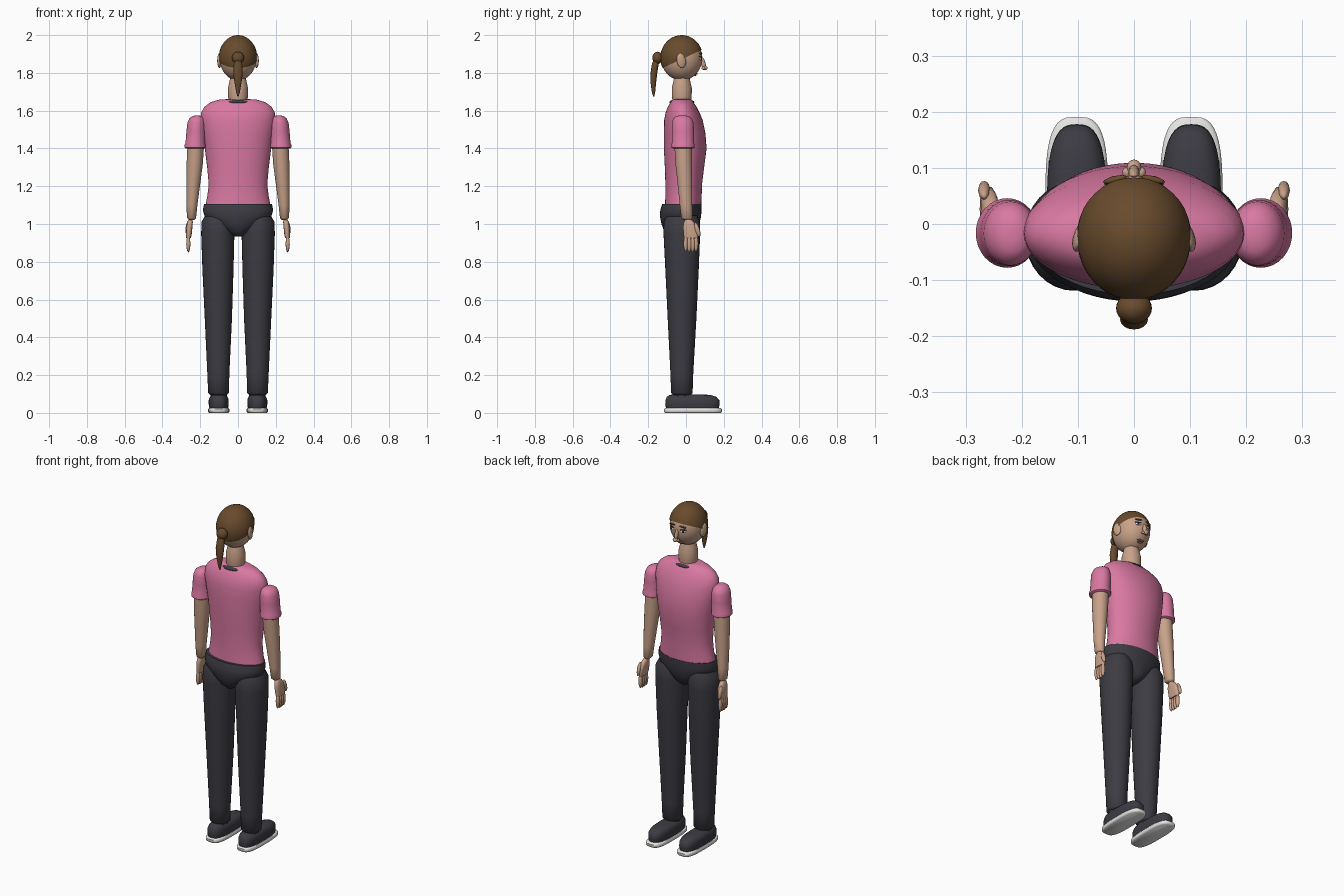
import bpy, bmesh, math
from mathutils import Vector, Matrix


def mat(name, r, g, b):
    m = bpy.data.materials.new(name)
    m.diffuse_color = (r, g, b, 1)
    return m


SKIN = mat("skin", 0.58, 0.36, 0.25)
PINK = mat("pink cloth", 0.70, 0.19, 0.36)
DARK = mat("charcoal cloth", 0.045, 0.044, 0.055)
HAIR = mat("brown hair", 0.14, 0.07, 0.026)
SOLE = mat("white rubber", 0.78, 0.78, 0.77)
EYE = mat("dark eye", 0.02, 0.015, 0.012)
LIP = mat("lip", 0.38, 0.15, 0.13)


def finish(name, bm, material):
    bmesh.ops.recalc_face_normals(bm, faces=bm.faces)
    me = bpy.data.meshes.new(name)
    bm.to_mesh(me)
    bm.free()
    ob = bpy.data.objects.new(name, me)
    bpy.context.collection.objects.link(ob)
    me.materials.append(material)
    bpy.ops.object.select_all(action='DESELECT')
    ob.select_set(True)
    bpy.context.view_layer.objects.active = ob
    bpy.ops.object.shade_smooth_by_angle(angle=math.radians(50))
    return ob


def loft(name, rings, material, n=32, power=2.0):
    """Closed skin over horizontal rings (z, cx, cy, rx, ry)."""
    bm = bmesh.new()
    loops = []
    for z, cx, cy, rx, ry in rings:
        loop = []
        for i in range(n):
            a = 2 * math.pi * i / n
            c, s = math.cos(a), math.sin(a)
            x = math.copysign(abs(c) ** (2 / power), c)
            y = math.copysign(abs(s) ** (2 / power), s)
            loop.append(bm.verts.new((cx + rx * x, cy + ry * y, z)))
        loops.append(loop)
    for a, b in zip(loops, loops[1:]):
        for i in range(n):
            j = (i + 1) % n
            bm.faces.new((a[i], a[j], b[j], b[i]))
    bm.faces.new(loops[0][::-1])
    bm.faces.new(loops[-1])
    return finish(name, bm, material)


def ball(name, centre, radii, material, tilt=(0, 0, 0), cut=None, seg=24):
    """Ellipsoid, optionally keeping only what is above a plane (point, normal)."""
    bm = bmesh.new()
    bmesh.ops.create_uvsphere(bm, u_segments=seg, v_segments=seg // 2, radius=1)
    m = Matrix.Translation(centre)
    for angle, axis in zip(tilt, 'XYZ'):
        m = m @ Matrix.Rotation(angle, 4, axis)
    bm.transform(m @ Matrix.Diagonal((*radii, 1)))
    if cut:
        bmesh.ops.bisect_plane(bm, geom=bm.verts[:] + bm.edges[:] + bm.faces[:],
                               plane_co=cut[0], plane_no=cut[1], clear_inner=True)
    return finish(name, bm, material)


# Torso
loft("shirt", [(1.10, 0, -0.015, 0.172, 0.096), (1.15, 0, -0.013, 0.162, 0.096),
               (1.21, 0, -0.012, 0.155, 0.097), (1.30, 0, -0.008, 0.163, 0.104),
               (1.40, 0, -0.004, 0.176, 0.113), (1.48, 0, -0.007, 0.188, 0.110),
               (1.55, 0, -0.014, 0.198, 0.102), (1.59, 0, -0.018, 0.195, 0.090),
               (1.62, 0, -0.020, 0.178, 0.076), (1.645, 0, -0.021, 0.145, 0.060),
               (1.658, 0, -0.021, 0.10, 0.050), (1.661, 0, -0.021, 0.06, 0.04)], PINK, 48)
ball("collar", (0, -0.022, 1.645), (0.088, 0.066, 0.018), DARK, seg=32)
loft("pelvis", [(0.935, 0, -0.03, 0.025, 0.06), (0.96, 0, -0.03, 0.07, 0.085),
                (1.00, 0, -0.03, 0.135, 0.100), (1.04, 0, -0.029, 0.177, 0.109),
                (1.075, 0, -0.027, 0.186, 0.109), (1.105, 0, -0.022, 0.180, 0.104)], DARK, 48)

# Neck and head
loft("neck", [(1.63, 0, -0.022, 0.046, 0.046), (1.67, 0, -0.022, 0.052, 0.052),
              (1.72, 0, -0.022, 0.053, 0.053), (1.75, 0, -0.022, 0.046, 0.046),
              (1.79, 0, -0.022, 0.038, 0.038)], SKIN)
HC, HR = Vector((0, -0.023, 1.878)), Vector((0.097, 0.109, 0.118))
ball("head", HC, HR, SKIN, seg=40)
ball("hair_cap", (0, -0.023, 1.88), (0.102, 0.113, 0.12), HAIR, seg=40,
     cut=((0, -0.12, 1.828), (0, -0.42, 0.91)))
ball("hair_bun", (0, -0.15, 1.88), (0.032, 0.028, 0.032), HAIR)
loft("ponytail", [(1.675, 0, -0.171, 0.003, 0.003), (1.70, 0, -0.172, 0.010, 0.009),
                  (1.75, 0, -0.173, 0.019, 0.015), (1.80, 0, -0.170, 0.025, 0.018),
                  (1.85, 0, -0.162, 0.022, 0.018), (1.88, 0, -0.152, 0.014, 0.014)], HAIR, 16)


def face_spot(x, z):
    """Point on the front of the head."""
    t = 1 - (x / HR.x) ** 2 - ((z - HC.z) / HR.z) ** 2
    return Vector((x, HC.y + HR.y * math.sqrt(t), z))


# Face
ball("nose_bridge", (0, 0.090, 1.852), (0.010, 0.013, 0.034), SKIN, (0.25, 0, 0), seg=16)
ball("nose_tip", (0, 0.100, 1.826), (0.013, 0.015, 0.012), SKIN, seg=16)
ball("upper_lip", face_spot(0, 1.796), (0.024, 0.006, 0.005), LIP, seg=16)
ball("lower_lip", face_spot(0, 1.788), (0.019, 0.007, 0.005), LIP, seg=16)

for side, s in (("left", -1), ("right", 1)):
    turn = -s * 0.38
    ball(side + "_eye", face_spot(s * 0.036, 1.876), (0.017, 0.005, 0.008), SOLE, (0, 0, turn), seg=16)
    ball(side + "_iris", face_spot(s * 0.036, 1.876) + Vector((s * 0.001, 0.003, 0)),
         (0.007, 0.004, 0.007), EYE, (0, 0, turn), seg=12)
    ball(side + "_eyelid", face_spot(s * 0.036, 1.885), (0.019, 0.005, 0.003), EYE, (0, 0, turn), seg=12)
    ball(side + "_eyebrow", face_spot(s * 0.034, 1.903) + Vector((0, 0.003, 0)),
         (0.022, 0.006, 0.005), HAIR, (0, s * 0.1, turn * 0.6), seg=12)
    ball(side + "_nostril", (s * 0.013, 0.092, 1.824), (0.008, 0.010, 0.008), SKIN, seg=12)
    ball(side + "_ear", (s * 0.098, -0.025, 1.865), (0.011, 0.025, 0.040), SKIN, (0.15, 0, s * 0.25), seg=16)

    # Arm
    loft(side + "_sleeve", [(1.40, s * 0.226, -0.016, 0.050, 0.054), (1.405, s * 0.226, -0.016, 0.056, 0.062),
                            (1.42, s * 0.226, -0.016, 0.056, 0.062), (1.428, s * 0.225, -0.016, 0.053, 0.059),
                            (1.49, s * 0.222, -0.016, 0.051, 0.059), (1.535, s * 0.220, -0.017, 0.048, 0.057),
                            (1.56, s * 0.218, -0.018, 0.039, 0.048), (1.572, s * 0.216, -0.019, 0.023, 0.030),
                            (1.575, s * 0.216, -0.019, 0.008, 0.010)], PINK)
    loft(side + "_arm", [(1.022, s * 0.246, 0.006, 0.014, 0.020), (1.032, s * 0.246, 0.005, 0.024, 0.030),
                         (1.10, s * 0.244, 0.000, 0.029, 0.033), (1.22, s * 0.236, -0.006, 0.037, 0.039),
                         (1.32, s * 0.229, -0.012, 0.043, 0.044), (1.43, s * 0.223, -0.016, 0.044, 0.046)], SKIN)

    # Hand
    loft(side + "_palm", [(0.925, s * 0.262, 0.026, 0.012, 0.036), (0.945, s * 0.260, 0.027, 0.015, 0.040),
                          (0.985, s * 0.257, 0.022, 0.016, 0.038), (1.012, s * 0.254, 0.015, 0.015, 0.026),
                          (1.024, s * 0.252, 0.012, 0.010, 0.014)], SKIN, 20, 2.6)
    for i in range(4):
        ball(f"{side}_finger_{i + 1}", (s * 0.263, -0.001 + 0.018 * i, 0.896 - 0.003 * (i in (1, 2))),
             (0.011, 0.0125, 0.043), SKIN, seg=12)
    ball(side + "_thumb", (s * 0.267, 0.060, 0.970), (0.011, 0.013, 0.040), SKIN, (0.3, 0, 0), seg=12)

    # Leg
    loft(side + "_leg", [(0.095, s * 0.103, -0.022, 0.044, 0.046), (0.105, s * 0.103, -0.022, 0.055, 0.057),
                         (0.20, s * 0.104, -0.022, 0.058, 0.060), (0.50, s * 0.104, -0.021, 0.072, 0.076),
                         (0.75, s * 0.106, -0.021, 0.082, 0.088), (0.95, s * 0.107, -0.022, 0.088, 0.097),
                         (1.01, s * 0.107, -0.022, 0.086, 0.096), (1.045, s * 0.105, -0.022, 0.070, 0.080)], DARK)

    # Shoe
    fx = s * 0.102
    loft(side + "_sole", [(0.004, fx, 0.037, 0.050, 0.148), (0.010, fx, 0.037, 0.056, 0.154),
                          (0.024, fx, 0.037, 0.056, 0.154), (0.029, fx, 0.037, 0.052, 0.148)], SOLE, 40, 3.2)
    loft(side + "_shoe", [(0.026, fx, 0.034, 0.050, 0.140), (0.045, fx, 0.034, 0.053, 0.144),
                          (0.068, fx, 0.034, 0.053, 0.142), (0.084, fx, 0.030, 0.047, 0.132),
                          (0.094, fx, 0.022, 0.036, 0.112), (0.098, fx, 0.012, 0.020, 0.080)], DARK, 40, 2.8)
    loft(side + "_ankle", [(0.06, fx, -0.022, 0.046, 0.052), (0.098, fx, -0.022, 0.042, 0.046),
                           (0.12, fx, -0.022, 0.038, 0.040)], DARK)

# Ground contact and tidy height
for ob in bpy.context.scene.objects:
    ob.data.transform(Matrix.Translation((0, 0, -0.004 if ob.name.endswith("_sole") else 0)))
